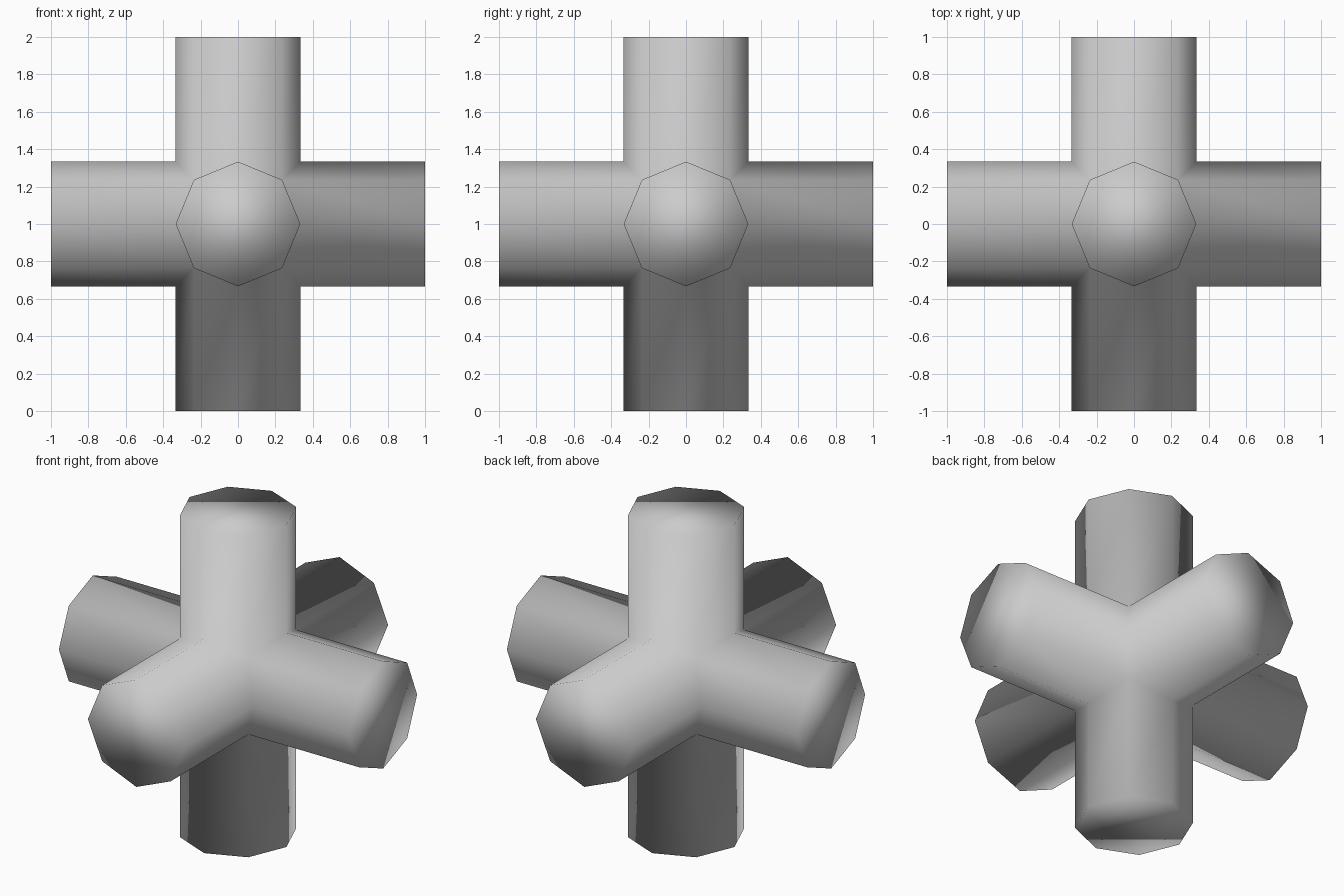
import bpy, bmesh, math
from mathutils import Vector

cube = bpy.data.objects.get("Cube")
if cube:
    bpy.data.objects.remove(cube, do_unlink=True)

SIDES = 8
RADIUS = 1 / 3
REACH = 1.0
CENTRE = Vector((0, 0, 1))

# Plain grey for the whole part
grey = bpy.data.materials.new("light grey")
colour = (0.6, 0.6, 0.6, 1)
grey.use_nodes = True
grey.diffuse_color = colour
grey.node_tree.nodes["Principled BSDF"].inputs["Base Color"].default_value = colour


def add_arm(bm, axis, sign):
    """Octagonal arm, mitred where it meets its neighbours, capped at the end."""
    along = Vector((0, 0, 0))
    along[axis] = sign
    u = Vector((0, 0, 0))
    u[(axis + 1) % 3] = 1
    v = along.cross(u)
    inner, outer = [], []
    for k in range(SIDES):
        a = math.tau * k / SIDES
        ring = (u * math.cos(a) + v * math.sin(a)) * RADIUS
        # The mitre dips at the diagonal corners
        depth = RADIUS * max(abs(math.cos(a)), abs(math.sin(a)))
        inner.append(bm.verts.new(CENTRE + ring + along * depth))
        outer.append(bm.verts.new(CENTRE + ring + along * REACH))
    for k in range(SIDES):
        n = (k + 1) % SIDES
        bm.faces.new((inner[k], inner[n], outer[n], outer[k]))
    bm.faces.new(outer)


# Six arms welded into one closed skin
bm = bmesh.new()
for axis in range(3):
    for sign in (-1, 1):
        add_arm(bm, axis, sign)
bmesh.ops.remove_doubles(bm, verts=bm.verts[:], dist=0.0005)
bmesh.ops.recalc_face_normals(bm, faces=bm.faces[:])
for face in bm.faces:
    face.smooth = True

mesh = bpy.data.meshes.new("six_way_pipe_cross")
bm.to_mesh(mesh)
bm.free()
mesh.materials.append(grey)
cross = bpy.data.objects.new("six_way_pipe_cross", mesh)
bpy.context.collection.objects.link(cross)
